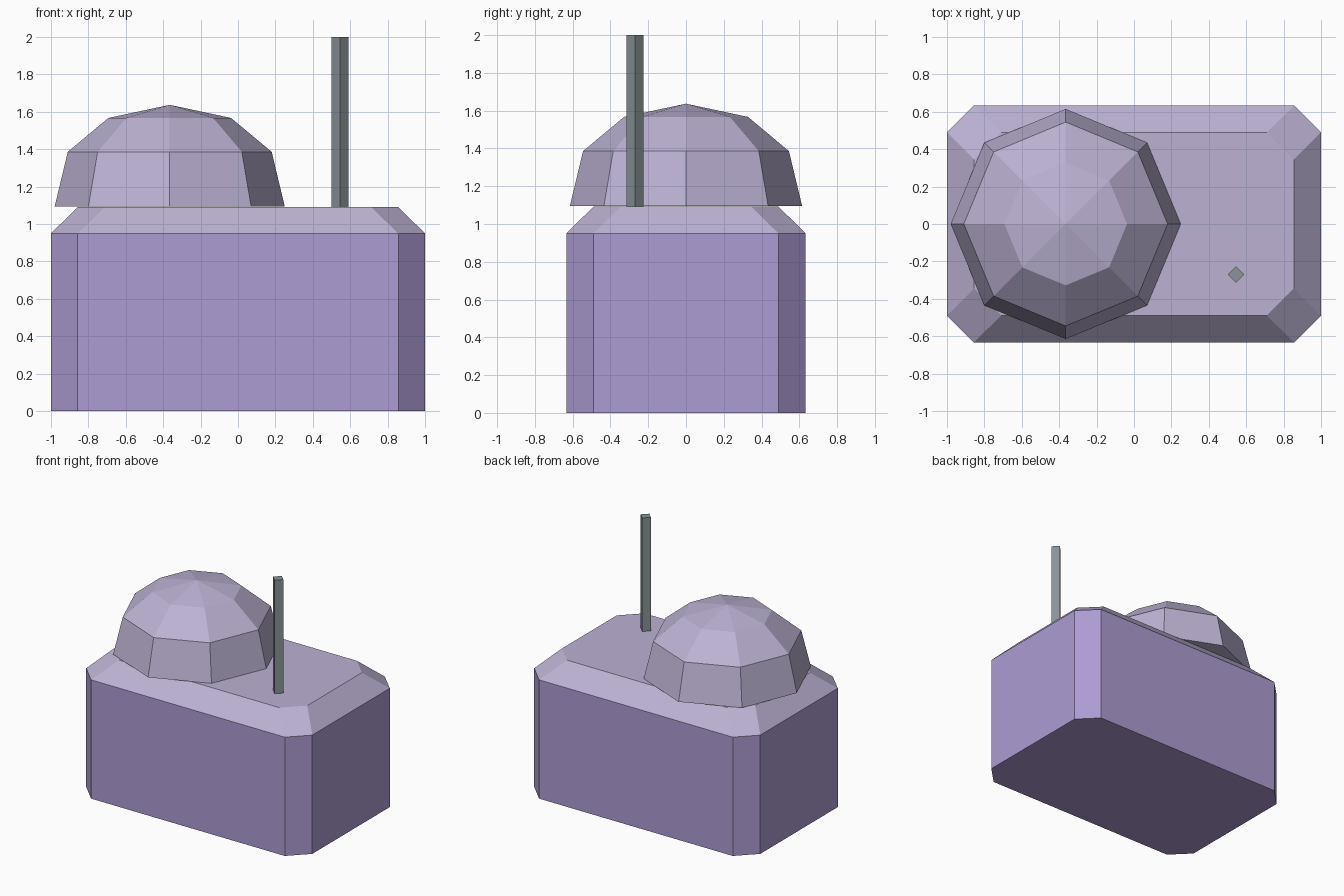
import bpy, bmesh, math

if "Cube" in bpy.data.objects:
    bpy.data.objects.remove(bpy.data.objects["Cube"])


def material(name, rgb):
    m = bpy.data.materials.new(name)
    lin = [((c / 255 + 0.055) / 1.055) ** 2.4 for c in rgb]
    m.diffuse_color = (*lin, 1)
    m.use_nodes = True
    m.node_tree.nodes["Principled BSDF"].inputs["Base Color"].default_value = m.diffuse_color
    return m


purple = material("purple wall", (174, 156, 211))
lilac = material("pale lilac", (188, 178, 211))
grey = material("slate grey", (138, 147, 152))


def loft(name, rings, mats, apex=None):
    """Closed flat-faced solid through rings of points, optionally ending in a point."""
    bm = bmesh.new()
    loops = [[bm.verts.new(p) for p in ring] for ring in rings]
    bm.faces.new(loops[0][::-1])
    n = len(loops[0])
    for a, b in zip(loops, loops[1:]):
        for i in range(n):
            j = (i + 1) % n
            bm.faces.new((a[i], a[j], b[j], b[i]))
    if apex:
        tip = bm.verts.new(apex)
        for i in range(n):
            bm.faces.new((loops[-1][i], loops[-1][(i + 1) % n], tip))
    else:
        bm.faces.new(loops[-1])
    bmesh.ops.recalc_face_normals(bm, faces=bm.faces)
    # Second material goes on upward-facing faces
    if len(mats) > 1:
        for f in bm.faces:
            f.material_index = 1 if f.normal.z > 0.1 else 0
    me = bpy.data.meshes.new(name)
    bm.to_mesh(me)
    bm.free()
    for m in mats:
        me.materials.append(m)
    ob = bpy.data.objects.new(name, me)
    bpy.context.collection.objects.link(ob)
    return ob


def chamfered(x, y, c, z):
    """Rectangle of half sizes x, y with corners cut by c."""
    return [(x, c - y, z), (x, y - c, z), (x - c, y, z), (c - x, y, z),
            (-x, y - c, z), (-x, c - y, z), (c - x, -y, z), (x - c, -y, z)]


def polygon(cx, cy, r, z, n):
    return [(cx + r * math.cos(math.tau * i / n), cy + r * math.sin(math.tau * i / n), z)
            for i in range(n)]


# Main block with cut corners and a sloped roof edge
loft("body", [chamfered(1, 0.633, 0.143, 0), chamfered(1, 0.633, 0.143, 0.95),
              chamfered(0.855, 0.49, 0.145, 1.092)], [purple, lilac])

# Eight-sided dome overhanging the left end
DX = -0.365
loft("dome", [polygon(DX, 0, r, z, 8) for r, z in
              ((0.615, 1.094), (0.545, 1.386), (0.328, 1.567))],
     [lilac], apex=(DX, 0, 1.637))

# Thin four-sided mast
loft("mast", [polygon(0.545, -0.27, 0.045, z, 4) for z in (1.08, 2.0)], [grey])
